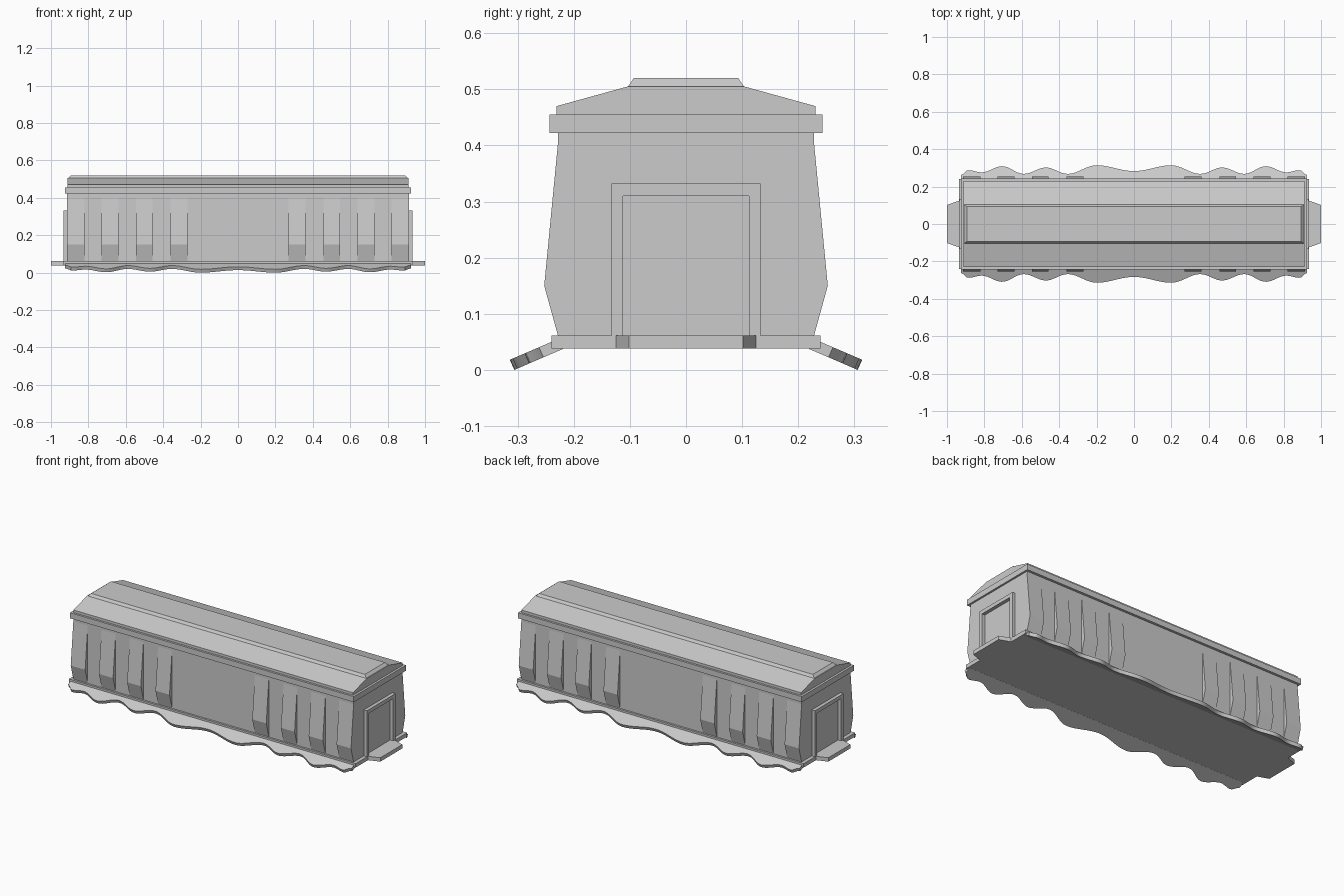
import bpy, bmesh, math

if "Cube" in bpy.data.objects:
    bpy.data.objects.remove(bpy.data.objects["Cube"])


def prism(name, pts, a, b, axis):
    """Extrude a closed 2D outline from a to b along 'x' (pts = y,z) or 'z' (pts = x,y)."""
    bm = bmesh.new()
    place = (lambda p, t: (t, p[0], p[1])) if axis == 'x' else (lambda p, t: (p[0], p[1], t))
    ends = [[bm.verts.new(place(p, t)) for p in pts] for t in (a, b)]
    n = len(pts)
    bm.faces.new(ends[0])
    bm.faces.new(ends[1][::-1])
    for i in range(n):
        j = (i + 1) % n
        bm.faces.new((ends[0][i], ends[1][i], ends[1][j], ends[0][j]))
    return finish(name, bm)


def finish(name, bm):
    bmesh.ops.recalc_face_normals(bm, faces=bm.faces[:])
    me = bpy.data.meshes.new(name)
    bm.to_mesh(me)
    bm.free()
    ob = bpy.data.objects.new(name, me)
    bpy.context.collection.objects.link(ob)
    return ob


def rect(w, z0, z1):
    return [(-w, z0), (w, z0), (w, z1), (-w, z1)]


def mirror_pts(half):
    return half + [(-y, z) for y, z in reversed(half)]


# Car body with flat walls, and the eave slab above it
prism("car_body", rect(0.2285, 0.05, 0.425), -0.912, 0.912, 'x')
prism("eave", rect(0.243, 0.422, 0.455), -0.925, 0.925, 'x')

# Bulged wall ribs, spanning the full width so both sides match
rib = mirror_pts([(0.2265, 0.055), (0.2527, 0.15), (0.2265, 0.422)])
for s in (-1, 1):
    for i, (x0, x1) in enumerate([(0.27, 0.361), (0.457, 0.546), (0.638, 0.73), (0.82, 0.914)]):
        prism("wall_rib", rib, s * x0, s * x1, 'x')

# Low pitched roof
prism("roof", mirror_pts([(0.231, 0.45), (0.231, 0.47), (0.104, 0.505)]), -0.912, 0.912, 'x')

# Raised roof cap with bevelled sides
bm = bmesh.new()
bmesh.ops.create_cube(bm, size=2)
for v in bm.verts:
    top = v.co.z > 0
    v.co.x *= 0.893 if top else 0.909
    v.co.y *= 0.093 if top else 0.104
    v.co.z = 0.52 if top else 0.504
finish("roof_cap", bm)

# Floor with a tapered step at each end
q = [(0.935, 0.24), (0.935, 0.125), (1.0, 0.102)]
right = [(x, -y) for x, y in q] + q[::-1]
outline = right + [(-x, -y) for x, y in right]
prism("floor", outline, 0.038, 0.061, 'z')

# Door frames
frame = [(-0.133, 0.055), (-0.133, 0.332), (0.133, 0.332), (0.133, 0.055),
         (0.112, 0.055), (0.112, 0.31), (-0.112, 0.31), (-0.112, 0.055)]
for s in (-1, 1):
    prism("door_frame", frame, s * 0.905, s * 0.934, 'x')

# Wavy sloping skirt: outer edge eased between peaks and valleys
keys = [(0, 0.283), (0.2, 0.314), (0.355, 0.268), (0.47, 0.302), (0.59, 0.268),
        (0.705, 0.309), (0.815, 0.276), (0.885, 0.288), (0.925, 0.262)]


def edge(x):
    x = abs(x)
    for (xa, ya), (xb, yb) in zip(keys, keys[1:]):
        if x <= xb + 1e-6:
            t = (x - xa) / (xb - xa)
            return ya + (yb - ya) * (1 - math.cos(math.pi * t)) / 2
    return keys[-1][1]


def skirt_section(y):
    top = lambda u: 0.018 + 0.43 * (0.314 - u)
    return [(0.227, top(0.227)), (y, top(y)), (y - 0.008, top(y) - 0.018), (0.219, top(0.227) - 0.018)]


N = 120
for s, name in ((-1, "front_skirt"), (1, "back_skirt")):
    bm = bmesh.new()
    rings = []
    for i in range(N + 1):
        x = -0.925 + 1.85 * i / N
        rings.append([bm.verts.new((x, s * y, z)) for y, z in skirt_section(edge(x))])
    for r0, r1 in zip(rings, rings[1:]):
        for k in range(4):
            m = (k + 1) % 4
            bm.faces.new((r0[k], r0[m], r1[m], r1[k]))
    bm.faces.new(rings[0])
    bm.faces.new(rings[-1])
    ob = finish(name, bm)
    bpy.context.view_layer.objects.active = ob
    ob.select_set(True)
    bpy.ops.object.shade_smooth_by_angle(angle=math.radians(30))
    ob.select_set(False)
